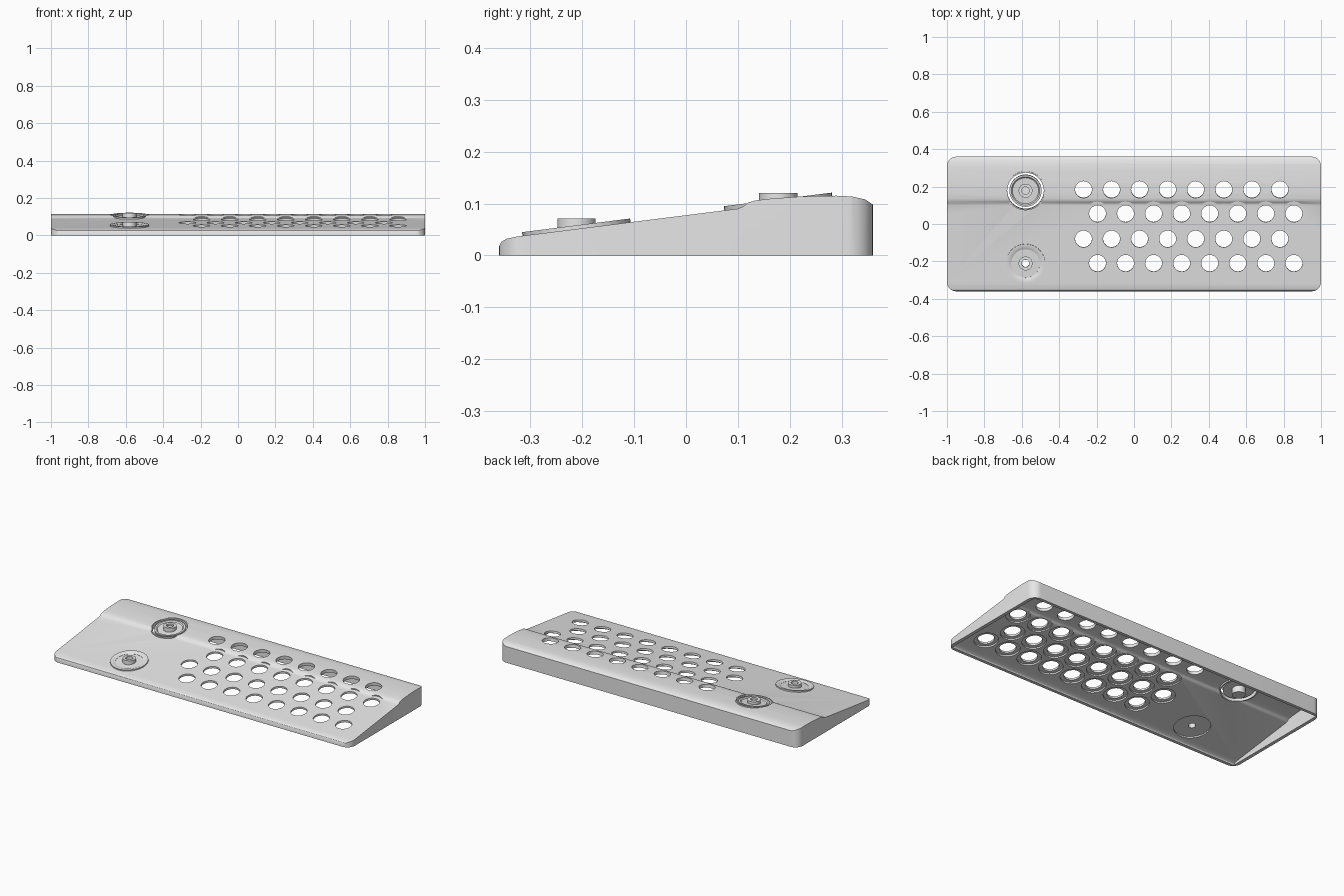
import bpy, bmesh, math
from mathutils import Matrix, Vector

if "Cube" in bpy.data.objects:
    bpy.data.objects.remove(bpy.data.objects["Cube"])

grey = bpy.data.materials.new("light grey")
grey.use_nodes = True
grey.diffuse_color = (0.8, 0.8, 0.8, 1)
grey.node_tree.nodes["Principled BSDF"].inputs["Base Color"].default_value = (0.8, 0.8, 0.8, 1)

SLOPE = 0.126
TILT = Matrix.Rotation(math.atan(SLOPE), 4, 'X')


def ramp(y):
    """Height of the sloping deck."""
    return 0.0775 + SLOPE * y


def finish(name, bm):
    bmesh.ops.recalc_face_normals(bm, faces=bm.faces)
    mesh = bpy.data.meshes.new(name)
    bm.to_mesh(mesh)
    bm.free()
    mesh.materials.append(grey)
    ob = bpy.data.objects.new(name, mesh)
    bpy.context.collection.objects.link(ob)
    return ob


def prism(name, profile, half):
    bm = bmesh.new()
    face = bm.faces.new([bm.verts.new((-half, y, z)) for y, z in profile])
    new = bmesh.ops.extrude_face_region(bm, geom=[face])["geom"]
    verts = [g for g in new if isinstance(g, bmesh.types.BMVert)]
    bmesh.ops.translate(bm, verts=verts, vec=(2 * half, 0, 0))
    return finish(name, bm)


def lathe(bm, profile, x, y, tilted=True, sides=40):
    """Turn a closed radius/height profile about an axis on the deck."""
    place = Matrix.Translation((x, y, ramp(y))) @ (TILT if tilted else Matrix())
    rings = []
    for r, h in profile:
        count = sides if r > 0 else 1
        rings.append([bm.verts.new(place @ Vector((r * math.cos(a), r * math.sin(a), h)))
                      for a in (math.tau * i / sides for i in range(count))])
    closed = all(r > 0 for r, h in profile)
    for k in range(len(rings) if closed else len(rings) - 1):
        a, b = rings[k], rings[(k + 1) % len(rings)]
        for i in range(sides):
            j = (i + 1) % sides
            quad = [a[i % len(a)], a[j % len(a)], b[j % len(b)], b[i % len(b)]]
            bm.faces.new(list(dict.fromkeys(quad)))


def turned(name, profile, x, y, tilted=True):
    bm = bmesh.new()
    lathe(bm, profile, x, y, tilted)
    return finish(name, bm)


def boolean(ob, tool, operation):
    mod = ob.modifiers.new("cut", 'BOOLEAN')
    mod.operation, mod.solver, mod.object = operation, 'EXACT', tool
    bpy.context.view_layer.objects.active = ob
    bpy.ops.object.modifier_apply(modifier=mod.name)
    bpy.data.objects.remove(tool)


# Wedge shell: deck profile with a raised rear step
deck = [(-0.36, 0.018), (-0.356, 0.026), (-0.346, 0.032), (-0.325, 0.0365),
        (0.10, 0.090), (0.11, 0.094), (0.12, 0.102), (0.135, 0.106), (0.16, 0.109),
        (0.22, 0.1135), (0.29, 0.115), (0.32, 0.1135), (0.345, 0.108), (0.36, 0.098)]
shell = prism("shell", [(-0.36, 0)] + deck + [(0.36, 0)], 1)

# Rounded plan outline
bm = bmesh.new()
bmesh.ops.create_cube(bm, size=1, matrix=Matrix.Diagonal((2, 0.72, 1, 1)))
upright = [e for e in bm.edges if abs(e.verts[0].co.z - e.verts[1].co.z) > 0.5]
bmesh.ops.bevel(bm, geom=upright, offset=0.05, segments=8, profile=0.5, affect='EDGES')
boolean(shell, finish("outline_cutter", bm), 'INTERSECT')

# Open underside
inner = [(y * 0.95, z - 0.02) for y, z in deck]
cavity = prism("cavity_cutter", [(-0.342, -0.1)] + inner + [(0.342, -0.1)], 0.98)
boolean(shell, cavity, 'DIFFERENCE')

# Staggered button holes, each widened underneath
bm = bmesh.new()
for row, y in enumerate((0.185, 0.055, -0.08, -0.21)):
    top = [(0.045, 0.1), (0, 0.1)]
    if row == 1:
        top = [(0.045, 0.002), (0.066, 0.002)] + [(0.066, 0.1), (0, 0.1)]
    for i in range(8):
        x = -0.27 + 0.15 * i + (0.075 if row % 2 else 0)
        lathe(bm, [(0, -0.2), (0.066, -0.2), (0.066, -0.012), (0.045, -0.012)] + top, x, y)
boolean(shell, finish("button_hole_cutter", bm), 'DIFFERENCE')

# Openings for the two thumb controls
KNOB_X = -0.58
bm = bmesh.new()
lathe(bm, [(0, -0.2), (0.101, -0.2), (0.101, 0.1), (0, 0.1)], KNOB_X, 0.178)
lathe(bm, [(0, -0.2), (0.1, -0.2), (0.1, -0.013), (0.02, -0.013),
           (0.02, 0.1), (0, 0.1)], KNOB_X, -0.211)
boolean(shell, finish("control_cutter", bm), 'DIFFERENCE')

# Rear control: collar, floating disc and blind hub
rear_collar = turned("rear_collar", [(0.105, -0.018), (0.105, 0.008), (0.098, 0.008),
                                     (0.098, -0.018)], KNOB_X, 0.178)
rear_disc = turned("rear_disc", [(0, -0.01), (0.086, -0.01), (0.086, 0.006), (0.076, 0.006),
                                 (0.07, 0), (0, 0)], KNOB_X, 0.178)
rear_hub = turned("rear_hub", [(0, -0.045), (0.037, -0.045), (0.037, 0.02), (0.02, 0.02),
                               (0.02, 0.01), (0, 0.01)], KNOB_X, 0.178, False)

# Front control: rim and pierced hub on the deck
front_rim = turned("front_rim", [(0.105, -0.006), (0.105, 0.007), (0.09, 0.007),
                                 (0.077, 0.001), (0.077, -0.006)], KNOB_X, -0.211)
front_hub = turned("front_hub", [(0.037, -0.008), (0.037, 0.02), (0.02, 0.02),
                                 (0.02, -0.008)], KNOB_X, -0.211, False)

# Smooth curves, keep crisp edges
for ob in (shell, rear_collar, rear_disc, rear_hub, front_rim, front_hub):
    bpy.ops.object.select_all(action='DESELECT')
    ob.select_set(True)
    bpy.context.view_layer.objects.active = ob
    bpy.ops.object.shade_smooth_by_angle(angle=math.radians(30))
